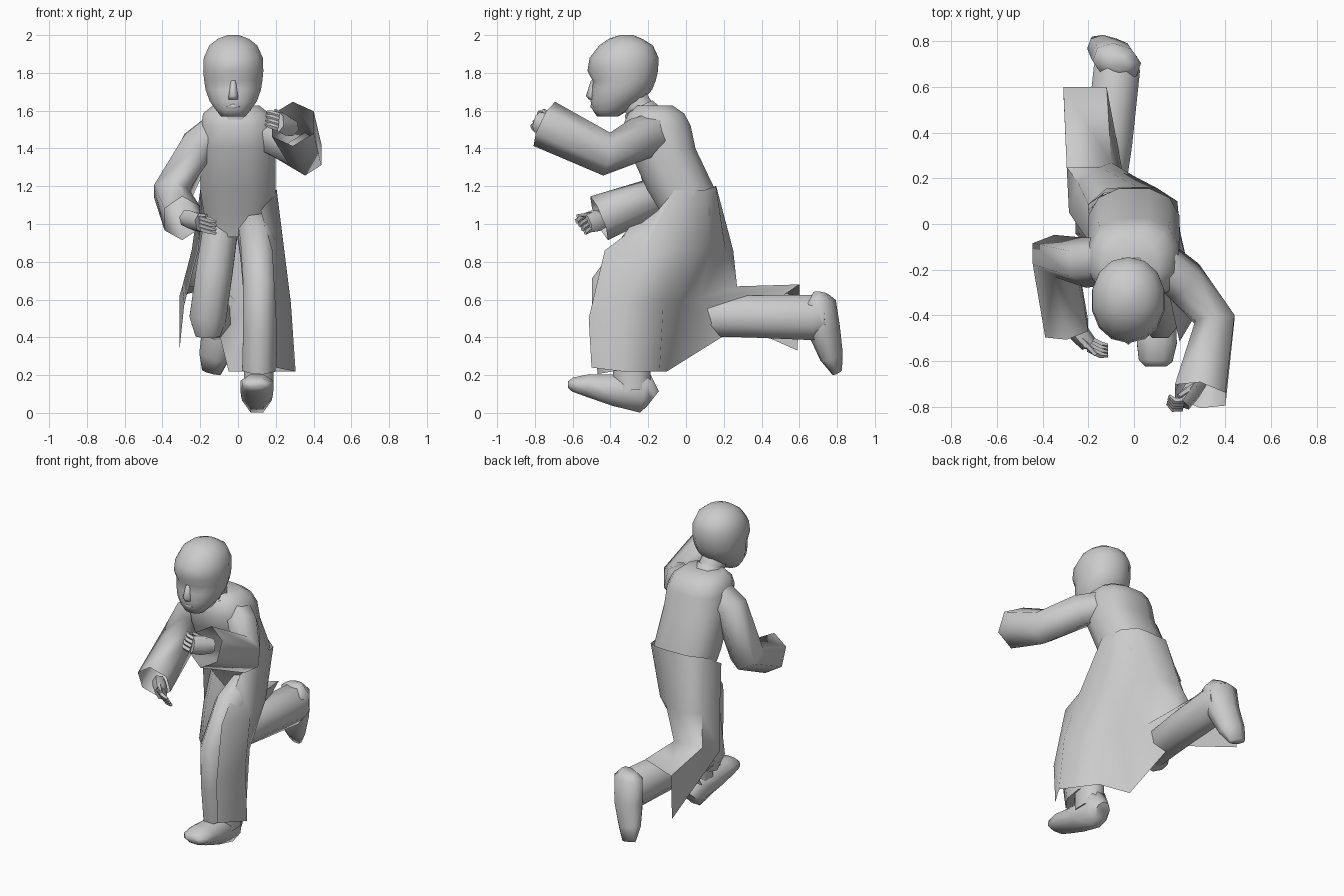
import bpy, bmesh, math
from mathutils import Vector as V


def finish(name, bm, angle=50, recalc=True):
    if recalc:
        bmesh.ops.recalc_face_normals(bm, faces=bm.faces)
    me = bpy.data.meshes.new(name)
    bm.to_mesh(me)
    bm.free()
    ob = bpy.data.objects.new(name, me)
    bpy.context.collection.objects.link(ob)
    bpy.ops.object.select_all(action='DESELECT')
    ob.select_set(True)
    bpy.context.view_layer.objects.active = ob
    bpy.ops.object.shade_smooth_by_angle(angle=math.radians(angle))
    return ob


def tube(name, rings, n=8, flat=False, power=1.0, side=(1, 0, 0), cap_end=True, angle=60):
    """Skin rings (x, y, z, half width, half depth) along their path."""
    bm = bmesh.new()
    c = [V(r[:3]) for r in rings]
    loops = []
    for i, r in enumerate(rings):
        t = V((0, 0, 1)) if flat else (c[min(i + 1, len(c) - 1)] - c[max(i - 1, 0)]).normalized()
        s = V(side)
        s = (s - t * s.dot(t)).normalized()
        u = t.cross(s)
        loop = []
        for k in range(n):
            a = 2 * math.pi * (k + .5) / n
            ca, sa = math.cos(a), math.sin(a)
            ca = math.copysign(abs(ca) ** power, ca)
            sa = math.copysign(abs(sa) ** power, sa)
            loop.append(bm.verts.new(c[i] + s * ca * r[3] + u * sa * r[4]))
        loops.append(loop)
    for a, b in zip(loops, loops[1:]):
        for k in range(n):
            bm.faces.new((a[k], a[(k + 1) % n], b[(k + 1) % n], b[k]))
    bm.faces.new(loops[0][::-1])
    if cap_end:
        bm.faces.new(loops[-1])
    return finish(name, bm, angle)


def stack(name, rows, n, power=1.0, angle=60):
    """Horizontal sections: (x, front y, back y, z, half width)."""
    return tube(name, [(x, (f + b) / 2, z, w, (b - f) / 2) for x, f, b, z, w in rows],
                n, True, power, angle=angle)


# Head with brow, eye hollow, mouth and chin in the profile
stack("head", [(-.025, -.47, -.36, 1.568, .065), (-.025, -.495, -.3, 1.605, .095),
               (-.025, -.505, -.235, 1.65, .128), (-.025, -.50, -.18, 1.71, .15),
               (-.025, -.495, -.16, 1.76, .158), (-.025, -.522, -.148, 1.81, .163),
               (-.025, -.51, -.145, 1.88, .16), (-.025, -.46, -.175, 1.945, .13),
               (-.025, -.41, -.23, 1.98, .085), (-.025, -.35, -.28, 2.0, .03)], 14, .95, 70)
stack("nose", [(-.025, -.515, -.45, 1.66, .028), (-.025, -.53, -.45, 1.678, .028),
               (-.025, -.503, -.45, 1.76, .015)], 6, angle=90)
stack("lips", [(-.025, -.49, -.44, 1.605, .03), (-.025, -.508, -.44, 1.62, .042),
               (-.025, -.5, -.44, 1.64, .03)], 6, angle=90)
tube("neck", [(-.01, -.2, 1.54, .085, .08), (-.02, -.29, 1.68, .075, .08)], 8)
tube("collar", [(-.01, -.2, 1.52, .12, .13), (-.015, -.25, 1.615, .09, .09)], 8, cap_end=False)

# Robe body leaning forward
stack("robe_body", [(-.01, -.08, .12, .93, .15), (0, -.13, .16, 1.05, .185), (0, -.21, .16, 1.18, .205),
                    (0, -.31, .055, 1.4, .205), (0, -.34, .03, 1.52, .2),
                    (-.01, -.31, -.005, 1.585, .18), (-.01, -.27, -.07, 1.628, .125)], 12, .8)

# Open robe skirt: columns run from the right front edge round the back to the left
columns = [
    [(.12, -.15, 1.07), (.18, -.43, .86), (.2, -.515, .5), (.2, -.5, .24)],
    [(.205, -.06, 1.18), (.245, -.22, .86), (.28, -.32, .58), (.305, -.34, .22)],
    [(.19, .1, 1.18), (.19, .02, .86), (.17, -.12, .58), (.16, -.14, .22)],
    [(.1, .158, 1.2), (.1, .13, .86), (.08, -.03, .58), (-.05, -.1, .22)],
    [(.02, .16, 1.2), (0, .21, .86), (-.02, .07, .6), (-.1, .22, .42)],
    [(-.12, .155, 1.2), (-.15, .25, .86), (-.1, .27, .67), (-.12, .6, .68)],
    [(-.2, .085, 1.18), (-.245, .18, .86), (-.295, .25, .67), (-.31, .6, .62)],
    [(-.19, -.1, 1.07), (-.21, -.06, .86), (-.285, .05, .57), (-.31, .59, .33)]]
bm = bmesh.new()
grid = [[bm.verts.new(p) for p in col] for col in columns]
for a, b in zip(grid, grid[1:]):
    for k in range(3):
        bm.faces.new((a[k], a[k + 1], b[k + 1], b[k]))
finish("robe_skirt", bm, 75, False)

# Wide sleeves with open cuffs
tube("right_sleeve", [(.08, -.13, 1.49, .09, .11), (.22, -.25, 1.45, .1, .115),
                      (.355, -.42, 1.37, .1, .115), (.29, -.75, 1.53, .13, .13)], 6,
     cap_end=False, angle=80)
tube("left_sleeve", [(-.08, -.16, 1.52, .1, .1), (-.21, -.17, 1.42, .105, .11),
                     (-.35, -.14, 1.16, .11, .115), (-.295, -.46, 1.03, .11, .125)], 6,
     cap_end=False, angle=80)


# Hands: wrist and palm, four curled fingers, thumb
def hand(name, wrist, knuckle, tip, spread):
    w, k, t, s = V(wrist), V(knuckle), V(tip), V(spread)
    tube(name + "_palm", [(*w, .04, .045), (*w.lerp(k, .5), .042, .06), (*k, .034, .055)], 6, side=s.cross(k - w))
    for i in range(4):
        o = s * (i - 1.5) * .025
        mid = k.lerp(t, .5) + o + (k - w).normalized() * .015
        tube(f"{name}_finger_{i + 1}", [(*(k + o), .015, .015), (*mid, .015, .015),
                                        (*(t + o), .008, .008)], 5, side=s)
    o = s * .06
    tube(name + "_thumb", [(*(w.lerp(k, .4) + o * .6), .018, .018),
                           (*(k.lerp(t, .4) + o), .011, .011)], 5, side=s.cross(k - w))


hand("right_hand", (.29, -.68, 1.51), (.215, -.79, 1.54), (.15, -.77, 1.56), (.1, .45, .89))
hand("left_hand", (-.28, -.43, 1.03), (-.2, -.525, 1.005), (-.115, -.555, .98), (0, -.6, .8))

# Legs
tube("right_leg", [(.09, .02, .97, .1, .13), (.105, -.22, .87, .1, .15), (.115, -.39, .67, .095, .125),
                   (.115, -.38, .45, .095, .13), (.11, -.34, .23, .095, .14)], 8)
tube("right_ankle", [(.11, -.29, .3, .085, .11), (.11, -.285, .12, .085, .105)], 8)
tube("left_thigh", [(-.09, .03, .99, .1, .12), (-.125, 0, .75, .105, .12),
                    (-.16, 0, .5, .105, .11), (-.16, .02, .41, .07, .07)], 8)
tube("left_shin", [(-.16, -.07, .5, .06, .07), (-.155, -.01, .51, .1, .11), (-.11, .35, .51, .11, .12),
                   (-.075, .68, .505, .11, .13), (-.07, .74, .51, .09, .1)], 8)

# Shoes
tube("right_shoe", [(.1, -.175, .075, .05, .055), (.1, -.22, .11, .085, .12), (.1, -.38, .12, .09, .09),
                    (.1, -.52, .145, .095, .065), (.095, -.6, .15, .08, .04),
                    (.095, -.625, .15, .05, .018)], 8)
tube("left_shoe", [(-.08, .715, .635, .06, .035), (-.075, .71, .59, .11, .08), (-.09, .73, .44, .102, .085),
                   (-.125, .77, .3, .085, .06), (-.14, .8, .215, .055, .025)], 8,
     side=(1, -.35, 0), angle=80)
